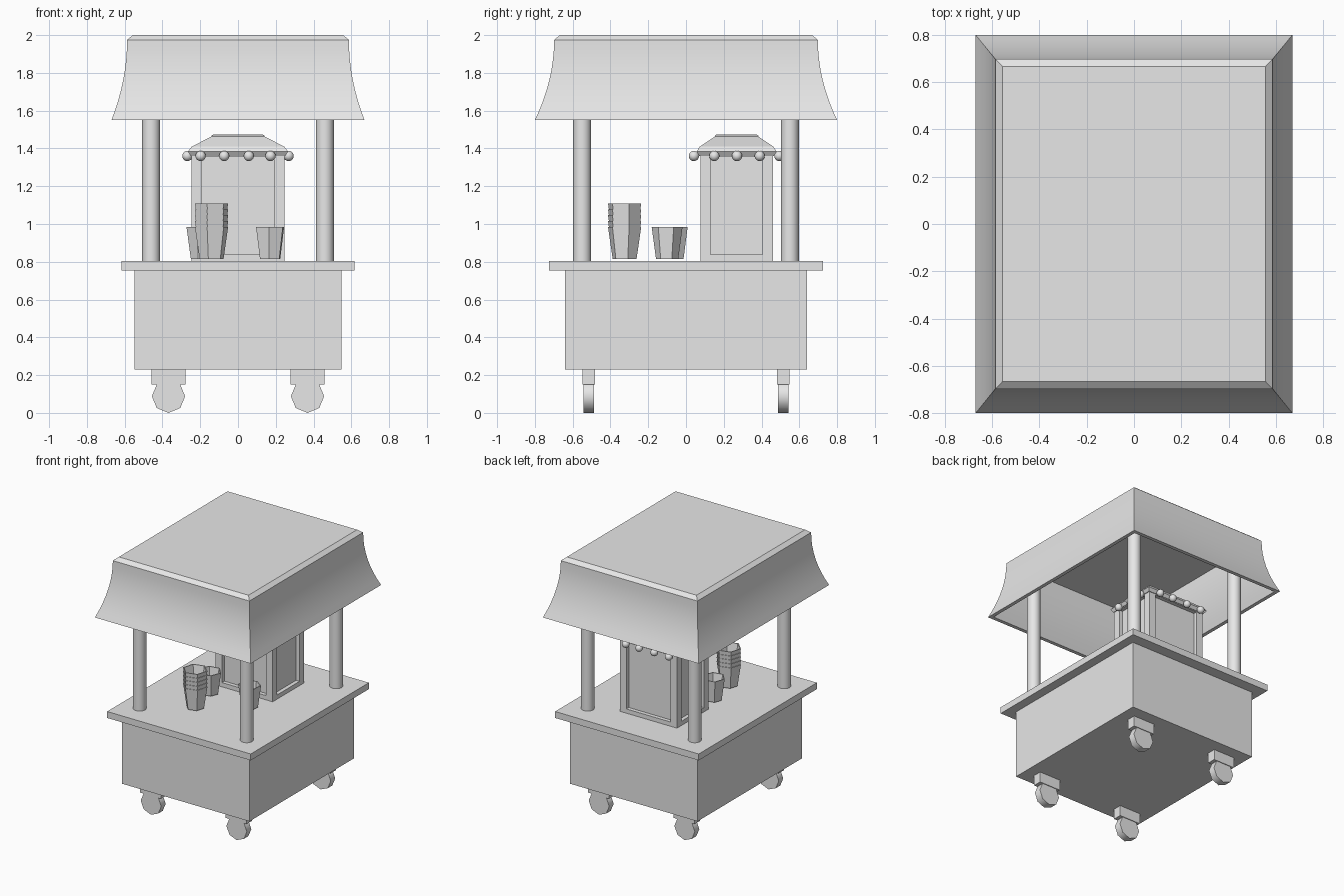
import bpy, bmesh, math
from mathutils import Matrix, Vector

old = bpy.data.objects.get("Cube")
if old:
    bpy.data.objects.remove(old, do_unlink=True)

GREY = (0.8, 0.8, 0.8, 1)
grey = bpy.data.materials.new("plain_grey")
grey.use_nodes = True
grey.diffuse_color = GREY
next(n for n in grey.node_tree.nodes if n.type == 'BSDF_PRINCIPLED').inputs["Base Color"].default_value = GREY


def finish(name, bm, smooth=None):
    bmesh.ops.recalc_face_normals(bm, faces=bm.faces)
    mesh = bpy.data.meshes.new(name)
    bm.to_mesh(mesh)
    bm.free()
    mesh.materials.append(grey)
    ob = bpy.data.objects.new(name, mesh)
    bpy.context.collection.objects.link(ob)
    if smooth:
        bpy.ops.object.select_all(action='DESELECT')
        ob.select_set(True)
        bpy.context.view_layer.objects.active = ob
        bpy.ops.object.shade_smooth_by_angle(angle=math.radians(smooth))
    return ob


def box_bm(center, size):
    bm = bmesh.new()
    bmesh.ops.create_cube(bm, size=1, matrix=Matrix.Translation(center) @ Matrix.Diagonal((*size, 1)))
    return bm


def loft(name, rings, smooth=None):
    """Bridge successive rings of points and cap both ends."""
    bm = bmesh.new()
    loops = [[bm.verts.new(p) for p in ring] for ring in rings]
    n = len(loops[0])
    for a, b in zip(loops, loops[1:]):
        for i in range(n):
            j = (i + 1) % n
            bm.faces.new((a[i], a[j], b[j], b[i]))
    bm.faces.new(loops[0])
    bm.faces.new(loops[-1])
    return finish(name, bm, smooth)


def rect(hx, hy, z, cy=0):
    return [(hx, cy + hy, z), (-hx, cy + hy, z), (-hx, cy - hy, z), (hx, cy - hy, z)]


def hexagon(r, z, x, y, turn):
    return [(x + r * math.cos(math.radians(turn + 60 * i)),
             y + r * math.sin(math.radians(turn + 60 * i)), z) for i in range(6)]


# Cart body and counter
finish("cart_body", box_bm((0, 0, 0.4925), (1.094, 1.28, 0.525)))
finish("counter", box_bm((0, 0, 0.78), (1.234, 1.45, 0.05)))

# Posts and casters at the four corners
for sx, side in ((-1, "right"), (1, "left")):
    for sy, end in ((-1, "front"), (1, "back")):
        tag = f"{end}_{side}"
        bm = bmesh.new()
        bmesh.ops.create_cone(bm, cap_ends=True, segments=24, radius1=0.047, radius2=0.047, depth=1.16,
                              matrix=Matrix.Translation((sx * 0.46, sy * 0.55, 1.385)))
        finish("post_" + tag, bm, 30)
        finish("caster_bracket_" + tag,
               box_bm((sx * 0.368, sy * 0.515, 0.19), (0.18, 0.066, 0.08)))
        bm = bmesh.new()
        bmesh.ops.create_cone(bm, cap_ends=True, segments=8, radius1=0.088, radius2=0.088, depth=0.055,
                              matrix=Matrix.Translation((sx * 0.368, sy * 0.515, 0.088))
                              @ Matrix.Rotation(math.pi / 2, 4, 'X'))
        finish("caster_wheel_" + tag, bm, 50)

# Flared hollow canopy: inside from ceiling to rim, then outside up to the top
STEPS = 8


def flare(t, z_top, inset):
    return rect(0.587 + 0.083 * t * t - inset, 0.698 + 0.102 * t * t - inset, z_top + (1.55 - z_top) * t)


inside = [flare(i / STEPS, 1.96, 0.028) for i in range(STEPS + 1)]
outside = [flare(1 - i / STEPS, 1.975, 0) for i in range(STEPS + 1)]
loft("canopy", inside + outside + [rect(0.557, 0.667, 2.0)], 30)

# Popcorn machine case with a recessed window on every side
CY = 0.268
bm = box_bm((0, CY, 1.095), (0.49, 0.385, 0.58))
sides = [f for f in bm.faces if abs(f.normal.z) < 0.5]
for f in sides:
    n = f.normal.copy()
    bmesh.ops.inset_individual(bm, faces=[f], thickness=0.078)
    for v in f.verts:
        v.co.z = 0.838 if v.co.z < 1.1 else 1.355
    back = bmesh.ops.extrude_discrete_faces(bm, faces=[f])["faces"][0]
    bmesh.ops.translate(bm, verts=back.verts, vec=n * -0.03)
finish("machine_case", bm)

# Stepped lid
loft("machine_lid", [rect(0.25, 0.197, 1.36, CY), rect(0.265, 0.212, 1.383, CY),
                     rect(0.245, 0.195, 1.41, CY), rect(0.14, 0.115, 1.463, CY),
                     rect(0.14, 0.115, 1.467, CY), rect(0.13, 0.105, 1.475, CY)])

# Bulbs around the lid
spots = [(x, CY + s * 0.226) for s in (-1, 1) for x in (-0.198, -0.073, 0.057, 0.172)]
spots += [(s * 0.268, y) for s in (-1, 1) for y in (0.15, 0.27, 0.39)]
for i, (x, y) in enumerate(spots):
    bm = bmesh.new()
    bmesh.ops.create_uvsphere(bm, u_segments=16, v_segments=10, radius=0.027,
                              matrix=Matrix.Translation((x, y, 1.36)))
    finish(f"bulb_{i + 1}", bm, 60)


# Open six-sided cups
def cup(name, x, y, z, r, turn):
    loft(name, [hexagon(r * 0.72, z, x, y, turn), hexagon(r, z + 0.17, x, y, turn),
                hexagon(r - 0.008, z + 0.17, x, y, turn),
                hexagon(r * 0.72 - 0.008, z + 0.008, x, y, turn)])


for i in range(5):
    cup(f"stacked_cup_{i + 1}", -0.14, -0.325, 0.815 + 0.031 * i, 0.091, 15)
cup("left_cup", 0.17, -0.10, 0.815, 0.082, 25)
cup("right_cup", -0.19, -0.07, 0.815, 0.084, 10)
